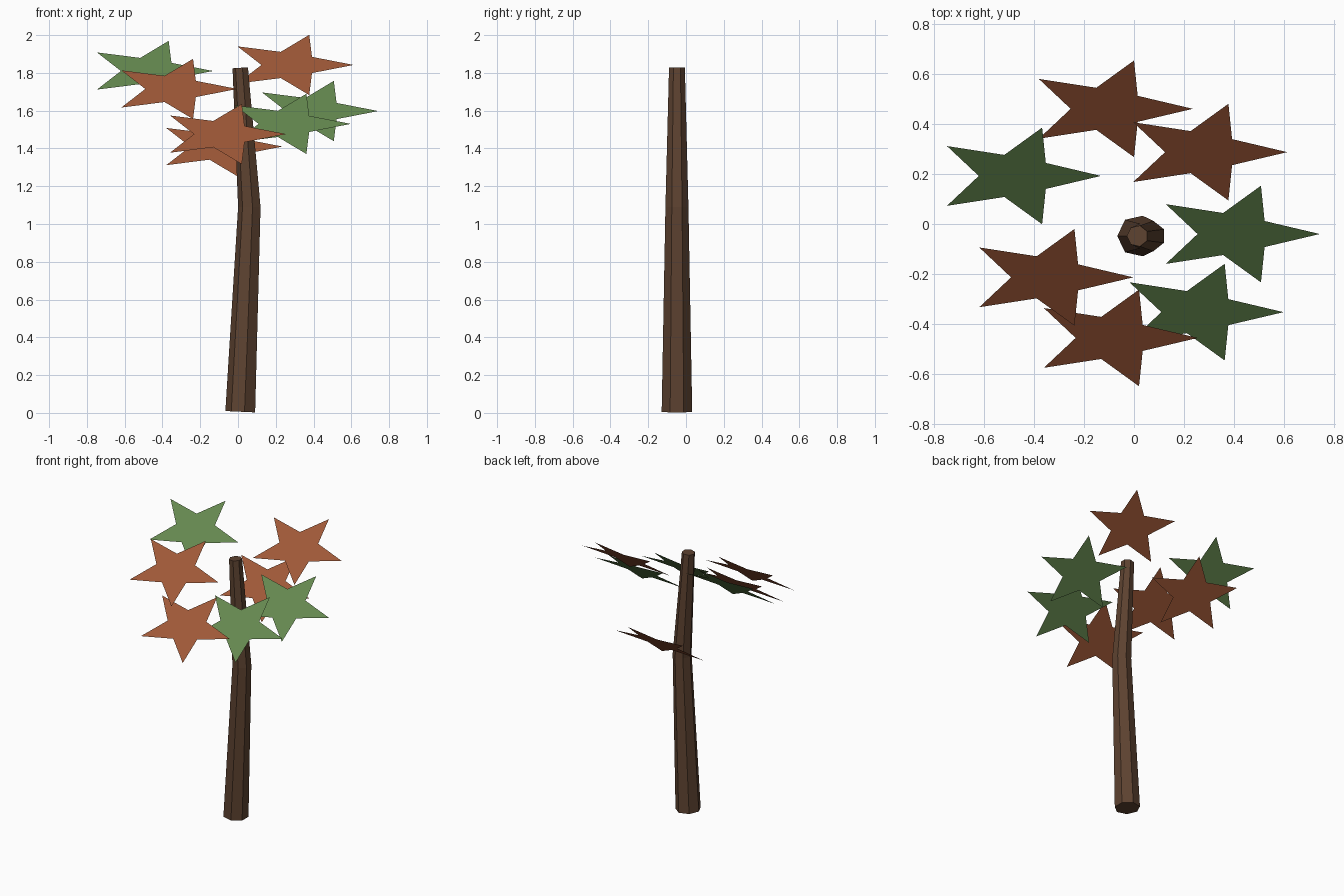
import bpy, bmesh
from math import sin, cos, pi
from mathutils import Matrix, Vector

if "Cube" in bpy.data.objects:
    bpy.data.objects.remove(bpy.data.objects["Cube"])


def material(name, rgb):
    m = bpy.data.materials.new(name)
    m.diffuse_color = (*rgb, 1)
    m.use_nodes = True
    m.node_tree.nodes["Principled BSDF"].inputs["Base Color"].default_value = m.diffuse_color
    return m


bark = material("bark", (0.11, 0.055, 0.03))
orange = material("orange_leaf", (0.35, 0.10, 0.04))
green = material("green_leaf", (0.13, 0.25, 0.08))


def add_object(name, bm, mat):
    mesh = bpy.data.meshes.new(name)
    bm.normal_update()
    bm.to_mesh(mesh)
    bm.free()
    mesh.materials.append(mat)
    ob = bpy.data.objects.new(name, mesh)
    bpy.context.collection.objects.link(ob)
    return ob


# Trunk: seven-sided, tapering, bent at the middle (x, z, radius, tilt)
SIDES = 7
TRUNK_Y = -0.048
bm = bmesh.new()
rings = []
for x, z, r, tilt in [(0.016, 0.006, 0.083, 0.045),
                      (0.063, 1.09, 0.0625, 0.0),
                      (0.014, 1.827, 0.043, -0.065)]:
    rot = Matrix.Rotation(tilt, 3, 'Y')
    ring = []
    for k in range(SIDES):
        a = pi + 2 * pi * k / SIDES
        ring.append(bm.verts.new(rot @ Vector((r * cos(a), r * sin(a), 0))
                                 + Vector((x, TRUNK_Y, z))))
    rings.append(ring)
for lo, hi in zip(rings, rings[1:]):
    for k in range(SIDES):
        n = (k + 1) % SIDES
        bm.faces.new((lo[k], lo[n], hi[n], hi[k]))
bm.faces.new(rings[0][::-1])
bm.faces.new(rings[-1])
add_object("trunk", bm, bark)

# Leaves: flat five-pointed stars, all sloping up towards the back
OUTER, INNER = 0.34, 0.148
SLOPE_Y, SLOPE_Z = 0.597, 0.493  # in-plane width direction


def leaf(name, loc, mat):
    bm = bmesh.new()
    centre = bm.verts.new((0, 0, 0))
    rim = []
    for k in range(10):
        r = INNER if k % 2 else OUTER
        a = pi * k / 5
        w = r * sin(a)
        rim.append(bm.verts.new((r * cos(a), w * SLOPE_Y, w * SLOPE_Z)))
    for k in range(10):
        bm.faces.new((centre, rim[k], rim[(k + 1) % 10]))
    bmesh.ops.dissolve_verts(bm, verts=[centre])
    add_object(name, bm, mat).location = loc


leaf("leaf_back", (-0.105, 0.46, 1.41), orange)
leaf("leaf_back_right", (0.272, 0.287, 1.842), orange)
leaf("leaf_right", (0.402, -0.04, 1.598), green)
leaf("leaf_front_right", (0.257, -0.352, 1.53), green)
leaf("leaf_front", (-0.085, -0.455, 1.476), orange)
leaf("leaf_left", (-0.343, -0.213, 1.715), orange)
leaf("leaf_back_left", (-0.472, 0.192, 1.81), green)
